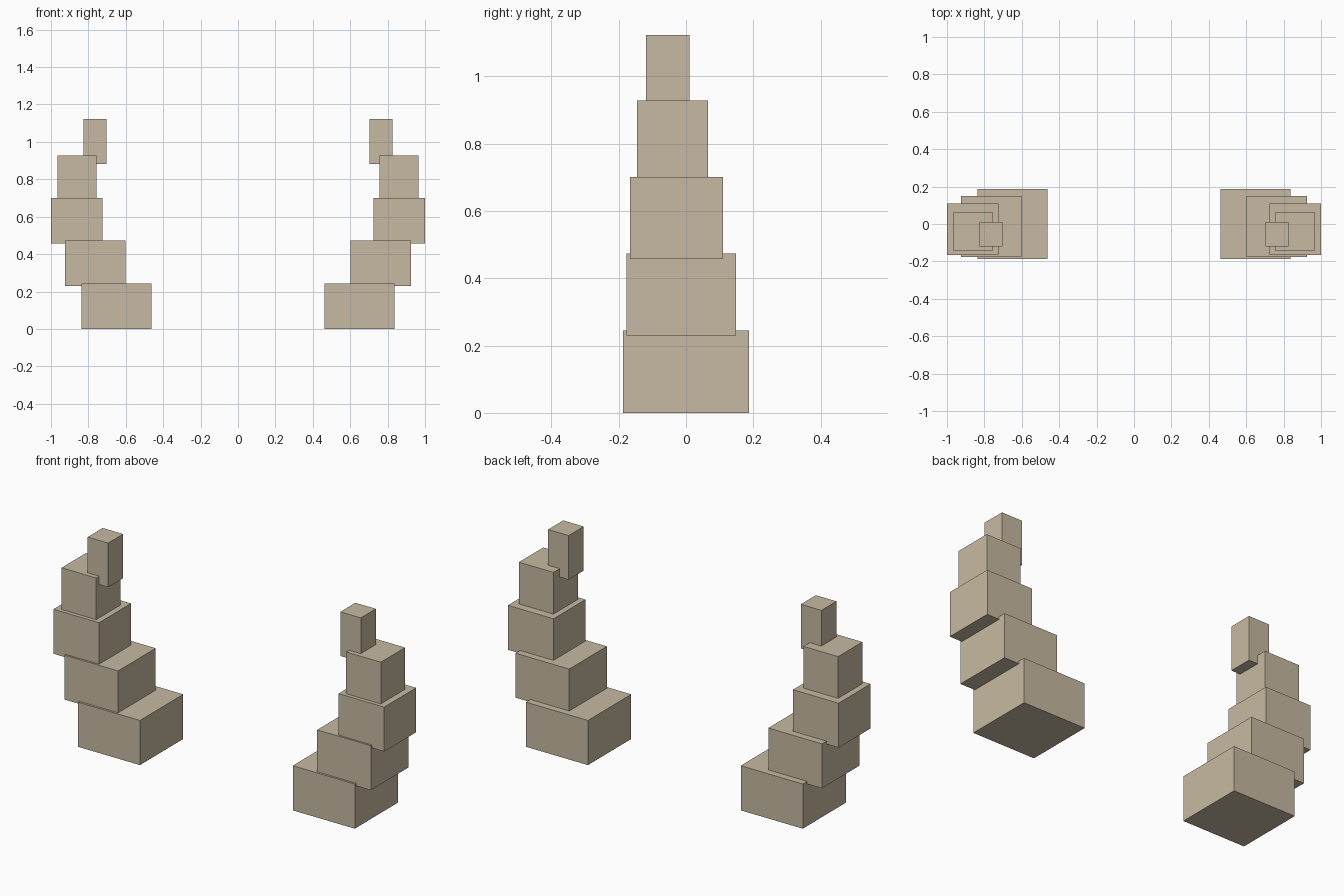
import bpy
import bmesh

cube = bpy.data.objects.get("Cube")
if cube:
    bpy.data.objects.remove(cube, do_unlink=True)

# Sandy stone colour
stone = bpy.data.materials.new("sandy_stone")
stone.use_nodes = True
colour = (0.57, 0.49, 0.36, 1.0)
stone.diffuse_color = colour
stone.node_tree.nodes["Principled BSDF"].inputs["Base Color"].default_value = colour


def add_block(name, low, high):
    """Flat-faced box between two opposite corners."""
    bm = bmesh.new()
    bmesh.ops.create_cube(bm, size=1)
    for v in bm.verts:
        for axis in range(3):
            v.co[axis] = high[axis] if v.co[axis] > 0 else low[axis]
    mesh = bpy.data.meshes.new(name)
    bm.to_mesh(mesh)
    bm.free()
    mesh.materials.append(stone)
    obj = bpy.data.objects.new(name, mesh)
    bpy.context.collection.objects.link(obj)


# Stacked blocks of one curved horn, bottom to top:
# name, (inner x, outer x), (front y, back y), (bottom z, top z)
BLOCKS = [
    ("base_block", (0.462, 0.837), (-0.187, 0.187), (0.0, 0.244)),
    ("lower_block", (0.602, 0.926), (-0.176, 0.149), (0.23, 0.473)),
    ("middle_block", (0.724, 1.0), (-0.166, 0.11), (0.457, 0.70)),
    ("upper_block", (0.756, 0.965), (-0.145, 0.065), (0.685, 0.928)),
    ("tip_block", (0.702, 0.826), (-0.119, 0.011), (0.882, 1.123)),
]

# Left horn on +x, mirrored for the right
for side, sign in (("left", 1), ("right", -1)):
    for name, xs, ys, zs in BLOCKS:
        x0, x1 = sorted(sign * x for x in xs)
        add_block(f"{side}_horn_{name}", (x0, ys[0], zs[0]), (x1, ys[1], zs[1]))
